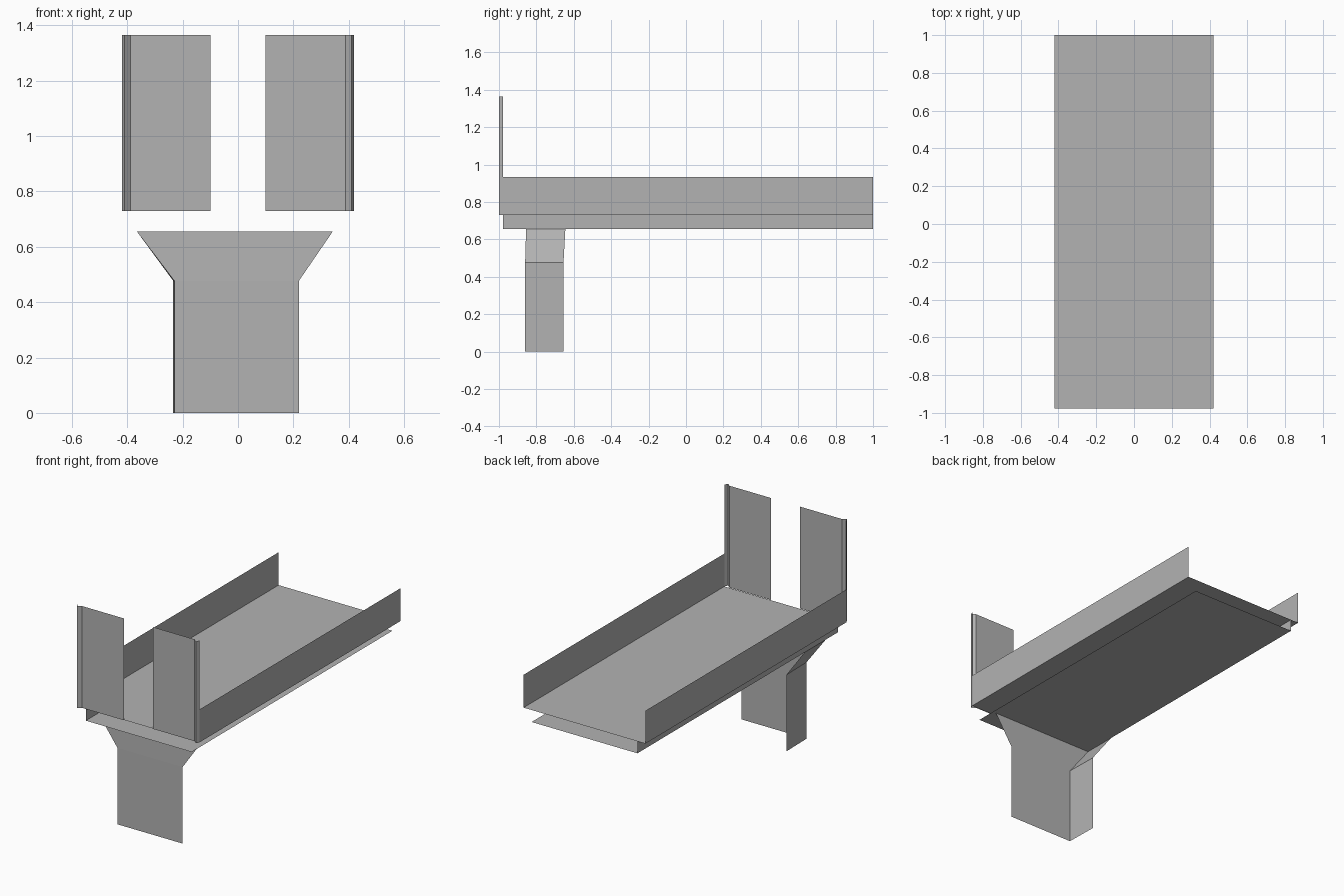
import bpy
import bmesh
from mathutils import Vector

cube = bpy.data.objects.get("Cube")
if cube:
    bpy.data.objects.remove(cube, do_unlink=True)

GREY = (0.45, 0.45, 0.45, 1.0)
concrete = bpy.data.materials.new("concrete grey")
concrete.use_nodes = True
concrete.diffuse_color = GREY
concrete.node_tree.nodes["Principled BSDF"].inputs["Base Color"].default_value = GREY


def finish(name, bm):
    mesh = bpy.data.meshes.new(name)
    bm.to_mesh(mesh)
    bm.free()
    mesh.materials.append(concrete)
    obj = bpy.data.objects.new(name, mesh)
    bpy.context.collection.objects.link(obj)
    return obj


def sweep(name, path, direction):
    """Sheet made by moving an open path along a direction."""
    bm = bmesh.new()
    verts = [bm.verts.new(p) for p in path]
    edges = [bm.edges.new(pair) for pair in zip(verts, verts[1:])]
    moved = bmesh.ops.extrude_edge_only(bm, edges=edges)["geom"]
    bmesh.ops.translate(bm, vec=Vector(direction),
                        verts=[g for g in moved if isinstance(g, bmesh.types.BMVert)])
    return finish(name, bm)


def plate(name, outline):
    """Single flat face from an outline."""
    bm = bmesh.new()
    bm.faces.new([bm.verts.new(p) for p in outline])
    return finish(name, bm)


FRONT, BACK = -0.978, 1.0
LENGTH = BACK - FRONT
DECK_Z, SOFFIT_Z, WALL_Z, PANEL_Z = 0.73, 0.655, 0.935, 1.365
HALF, SOFFIT_HALF = 0.42, 0.365
along = (0, LENGTH, 0)

# Deck, underside sheet and the one closed edge between them
sweep("deck", [(-HALF, FRONT, DECK_Z), (HALF, FRONT, DECK_Z)], along)
sweep("deck_underside", [(SOFFIT_HALF, FRONT, SOFFIT_Z),
                         (-SOFFIT_HALF, FRONT, SOFFIT_Z)], along)
sweep("deck_edge_right", [(-SOFFIT_HALF, FRONT, SOFFIT_Z),
                          (-SOFFIT_HALF, FRONT, DECK_Z)], along)

# Parapets and front panels, mirrored left and right
for side, s in (("left", 1), ("right", -1)):
    sweep("parapet_" + side, [(s * HALF, FRONT, DECK_Z), (s * HALF, FRONT, WALL_Z)], along)
    # Panel with a small pointed rib at its outer edge
    rib = [(0.1, FRONT - 0.004), (0.388, FRONT - 0.004), (0.41, -1.0), (HALF, FRONT)]
    sweep("front_panel_" + side, [(s * x, y, DECK_Z) for x, y in rib],
          (0, 0, PANEL_Z - DECK_Z))

# Pier: front face with flared head, and a return on the right
NECK_Z = 0.477
PIER_Y, PIER_BACK = -0.86, -0.655
plate("pier_front", [(-0.23, PIER_Y, 0), (0.22, PIER_Y, 0), (0.22, PIER_Y, NECK_Z),
                     (-0.23, PIER_Y, NECK_Z)])
plate("pier_head_front", [(-0.23, PIER_Y, NECK_Z), (0.22, PIER_Y, NECK_Z),
                          (0.342, -0.855, SOFFIT_Z), (-SOFFIT_HALF, -0.855, SOFFIT_Z)])
plate("pier_side", [(-0.23, PIER_Y, 0), (-0.23, PIER_Y, NECK_Z),
                    (-0.234, PIER_BACK, NECK_Z), (-0.234, PIER_BACK, 0)])
plate("pier_head_side", [(-0.23, PIER_Y, NECK_Z), (-SOFFIT_HALF, -0.855, SOFFIT_Z),
                         (-SOFFIT_HALF, -0.645, SOFFIT_Z), (-0.234, PIER_BACK, NECK_Z)])
